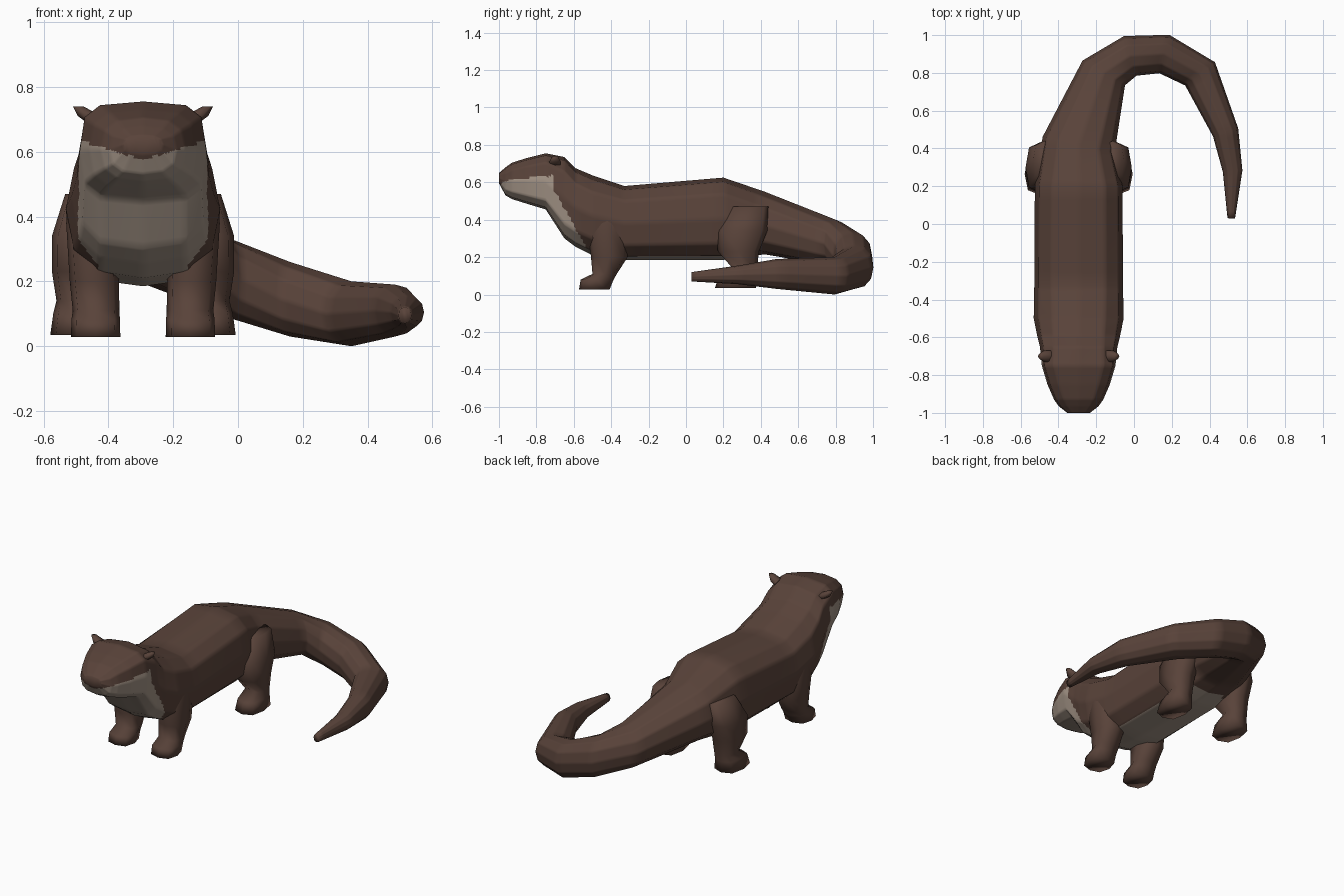
import bpy, bmesh, math
from mathutils import Vector

if "Cube" in bpy.data.objects:
    bpy.data.objects.remove(bpy.data.objects["Cube"])

CX = -0.293  # body axis


def material(name, rgb):
    m = bpy.data.materials.new(name)
    m.diffuse_color = (*rgb, 1)
    m.use_nodes = True
    m.node_tree.nodes["Principled BSDF"].inputs["Base Color"].default_value = m.diffuse_color
    return m


brown = material("brown fur", (0.100, 0.056, 0.042))
cream = material("cream fur", (0.36, 0.29, 0.235))


def loft(name, rings, mats, cuts=0):
    """Skin a list of closed rings and cap both ends."""
    bm = bmesh.new()
    loops = [[bm.verts.new(p) for p in r] for r in rings]
    n = len(loops[0])
    for a, b in zip(loops, loops[1:]):
        for i in range(n):
            j = (i + 1) % n
            bm.faces.new((a[i], a[j], b[j], b[i]))
    bm.faces.new(loops[0])
    bm.faces.new(loops[-1])
    if cuts:
        bmesh.ops.subdivide_edges(bm, edges=bm.edges[:], cuts=cuts, use_grid_fill=True)
    bmesh.ops.recalc_face_normals(bm, faces=bm.faces[:])
    me = bpy.data.meshes.new(name)
    bm.to_mesh(me)
    bm.free()
    for m in mats:
        me.materials.append(m)
    ob = bpy.data.objects.new(name, me)
    bpy.context.collection.objects.link(ob)
    for p in me.polygons:
        p.use_smooth = True
    return ob


def outline(n, p):
    """Unit superellipse points."""
    pts = []
    for i in range(n):
        t = 2 * math.pi * i / n
        c, s = math.cos(t), math.sin(t)
        pts.append((math.copysign(abs(c) ** (2 / p), c), math.copysign(abs(s) ** (2 / p), s)))
    return pts


# Head, body and tail: x, y, bottom z, top z, half width, squareness
spine = [
    (CX, -1.00, 0.595, 0.650, 0.06, 2.4),
    (CX, -0.965, 0.53, 0.68, 0.105, 2.6),
    (CX, -0.93, 0.51, 0.705, 0.13, 2.8),
    (CX, -0.85, 0.485, 0.73, 0.165, 3.2),
    (CX, -0.75, 0.455, 0.755, 0.195, 3.6),
    (CX, -0.65, 0.30, 0.735, 0.205, 3.2),
    (CX, -0.59, 0.255, 0.675, 0.22, 2.8),
    (CX, -0.50, 0.21, 0.637, 0.238, 2.6),
    (CX, -0.33, 0.185, 0.58, 0.235, 2.8),
    (CX, 0.20, 0.185, 0.625, 0.232, 2.8),
    (CX, 0.42, 0.215, 0.55, 0.195, 2.4),
    (-0.16, 0.80, 0.15, 0.40, 0.13, 2.2),
    (-0.02, 0.89, 0.085, 0.33, 0.11, 2.2),
    (0.16, 0.90, 0.03, 0.26, 0.105, 2.2),
    (0.35, 0.795, 0.00, 0.20, 0.10, 2.2),
    (0.485, 0.485, 0.03, 0.19, 0.07, 2.2),
    (0.522, 0.28, 0.055, 0.155, 0.052, 2.2),
    (0.515, 0.03, 0.07, 0.12, 0.02, 2.2),
]
rings = []
for i, (x, y, z0, z1, w, p) in enumerate(spine):
    a, b = spine[max(i - 1, 0)], spine[min(i + 1, len(spine) - 1)]
    t = Vector((b[0] - a[0], b[1] - a[1], 0)).normalized()
    side = Vector((t.y, -t.x, 0))
    mid, h = Vector((x, y, (z0 + z1) / 2)), (z1 - z0) / 2
    rings.append([mid + side * w * c + Vector((0, 0, h * s)) for c, s in outline(12, p)])
body = loft("body_head_and_tail", rings, [brown, cream], cuts=6)

# Cream muzzle, throat and belly strip
for f in body.data.polygons:
    x, y, z = f.center
    dx = abs(x - CX)
    throat = z < 0.575 + 0.3 * dx and y < -0.70 + 0.56 * max(0, 0.55 - z)
    belly = -0.6 < y < 0.32 and dx < 0.14 and f.normal.z < -0.5
    f.material_index = 1 if throat or belly else 0

# Legs: offset from axis, y, z, half x, half y
front_leg = [
    (0.155, -0.43, 0.50, 0.06, 0.07),
    (0.160, -0.42, 0.38, 0.077, 0.11),
    (0.150, -0.41, 0.20, 0.076, 0.098),
    (0.145, -0.435, 0.11, 0.072, 0.065),
    (0.146, -0.475, 0.08, 0.075, 0.088),
    (0.146, -0.490, 0.028, 0.076, 0.082),
]
hind_leg = [
    (0.180, 0.34, 0.47, 0.06, 0.10),
    (0.198, 0.30, 0.34, 0.083, 0.135),
    (0.203, 0.28, 0.23, 0.078, 0.11),
    (0.205, 0.315, 0.14, 0.062, 0.065),
    (0.207, 0.275, 0.10, 0.070, 0.10),
    (0.208, 0.265, 0.035, 0.078, 0.11),
]
for side, s in (("left", 1), ("right", -1)):
    for part, rows in (("front_leg", front_leg), ("hind_leg", hind_leg)):
        leg = [[(CX + s * dx + hx * c, y + hy * v, z) for c, v in outline(8, 2.8)]
               for dx, y, z, hx, hy in rows]
        loft(f"{part}_{side}", leg, [brown])
    # Small ears on the back corners of the head
    ear = [[(CX + s * 0.165 + s * k * 0.035 + r * c, -0.70 + r * v, 0.71 + 0.03 * k)
            for c, v in outline(6, 2)] for k, r in ((-1, 0.03), (0, 0.036), (1, 0.016))]
    loft(f"ear_{side}", ear, [brown])
